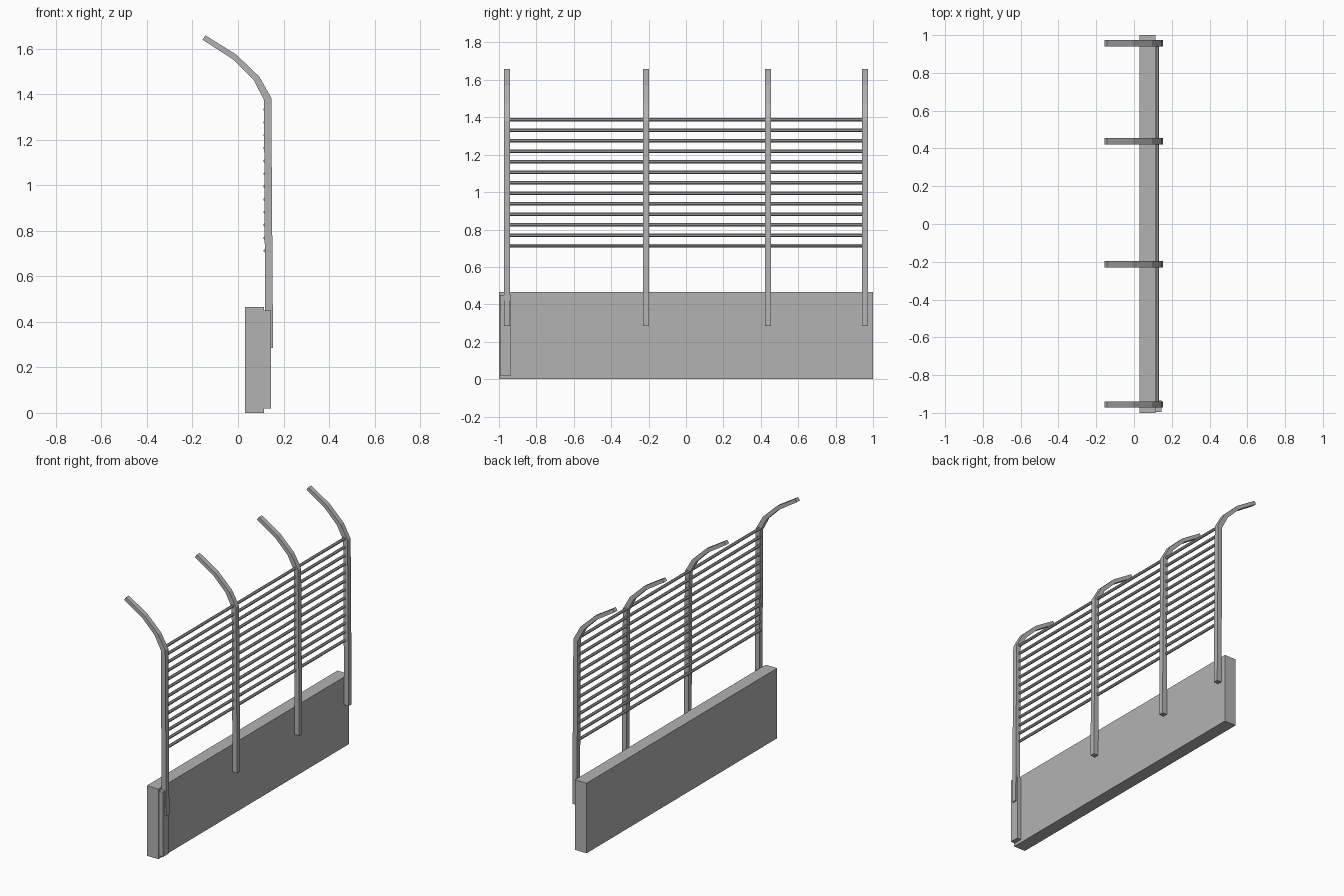
import bpy
import bmesh
import math
from mathutils import Vector

cube = bpy.data.objects.get("Cube")
if cube:
    bpy.data.objects.remove(cube, do_unlink=True)

grey = bpy.data.materials.new("plain grey")
grey.use_nodes = True
colour = (0.45, 0.45, 0.45, 1)
grey.diffuse_color = colour
grey.node_tree.nodes["Principled BSDF"].inputs["Base Color"].default_value = colour


def finish(name, bm):
    bmesh.ops.recalc_face_normals(bm, faces=bm.faces)
    mesh = bpy.data.meshes.new(name)
    bm.to_mesh(mesh)
    bm.free()
    mesh.materials.append(grey)
    obj = bpy.data.objects.new(name, mesh)
    bpy.context.collection.objects.link(obj)
    return obj


def extrude_y(name, profile, y0, y1):
    """Sweep a closed x-z outline from y0 to y1."""
    bm = bmesh.new()
    ends = [[bm.verts.new((x, y, z)) for x, z in profile] for y in (y0, y1)]
    n = len(profile)
    # Quads across the strip keep the bent end caps well shaped
    for ring in ends:
        for i in range(n // 2 - 1):
            bm.faces.new((ring[i], ring[i + 1], ring[n - 2 - i], ring[n - 1 - i]))
    for i in range(n):
        j = (i + 1) % n
        bm.faces.new((ends[0][i], ends[0][j], ends[1][j], ends[1][i]))
    return finish(name, bm)


def box_outline(x0, x1, z0, z1):
    return [(x0, z0), (x0, z1), (x1, z1), (x1, z0)]


# Low wall and the narrow plate at its end
extrude_y("base_wall", box_outline(0.03, 0.115, 0, 0.465), -1, 1)
extrude_y("end_plate", box_outline(0.115, 0.145, 0.02, 0.45), -0.995, -0.935)

# Posts with overhanging bent tops
inner = [(0.12, 0.285), (0.114, 1.375), (0.068, 1.463), (-0.02, 1.551), (-0.156, 1.639)]
outer = [(0.154, 0.285), (0.146, 1.384), (0.094, 1.476), (-0.007, 1.573), (-0.143, 1.658)]
posts = (-0.956, -0.213, 0.438, 0.957)
for i, y in enumerate(posts):
    extrude_y(f"post_{i + 1}", inner + outer[::-1], y - 0.016, y + 0.016)

# Horizontal rails running through the posts
rail_count, low, high, radius = 13, 0.712, 1.388, 0.01
for i in range(rail_count):
    z = low + (high - low) * i / (rail_count - 1)
    ring = [Vector((0.122 + radius * math.cos(a), z + radius * math.sin(a)))
            for a in (math.tau * (k + 0.5) / 8 for k in range(8))]
    extrude_y(f"rail_{i + 1}", [tuple(p) for p in ring], posts[0], posts[-1])
